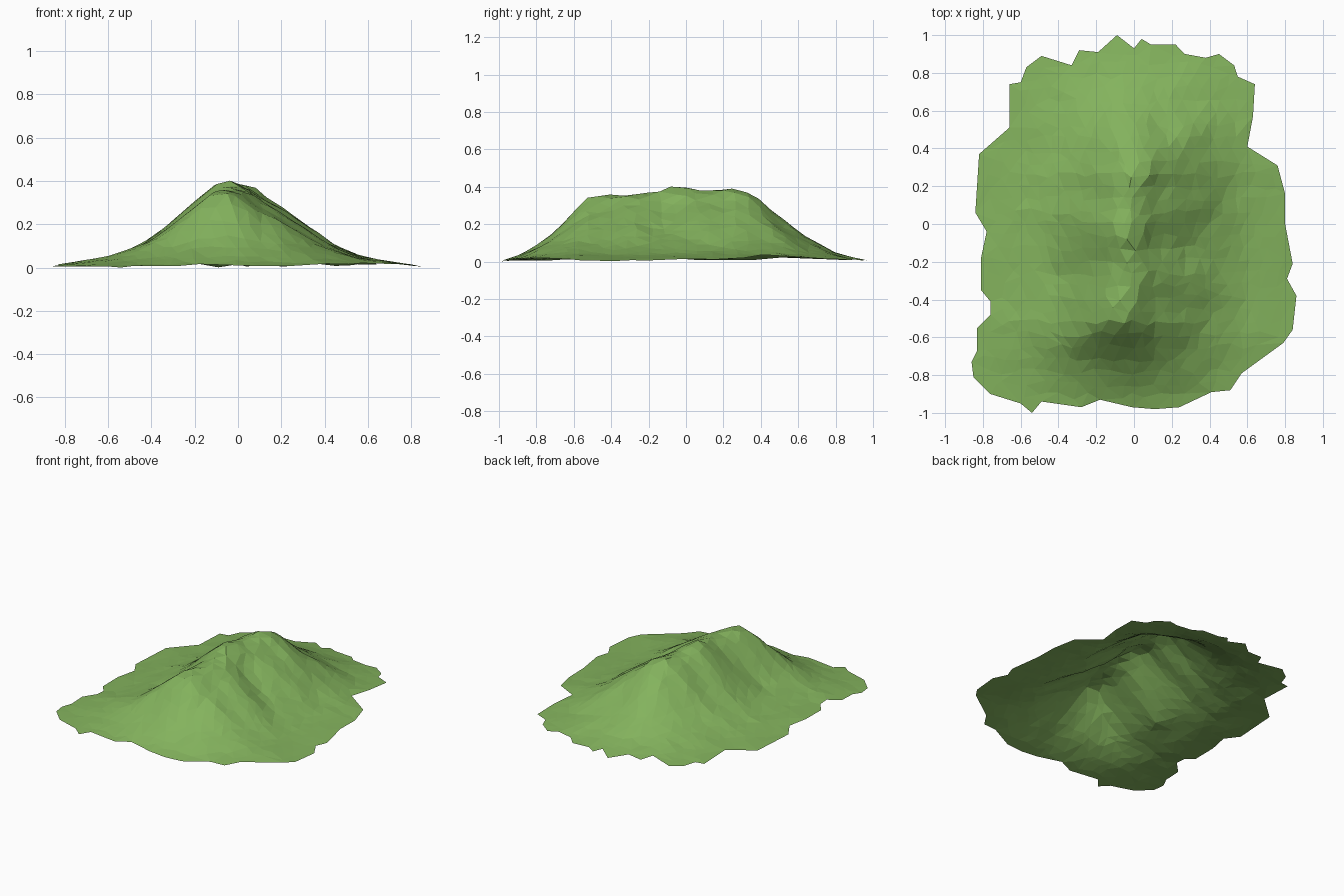
import bpy
import bmesh
import math
import random
from mathutils import Vector, noise
from mathutils.geometry import delaunay_2d_cdt

random.seed(4)
cube = bpy.data.objects.get("Cube")
if cube:
    bpy.data.objects.remove(cube, do_unlink=True)

# Ragged foot of the hill, clockwise from the back, one list per side
RIGHT_BACK = [(-.09, 1), (0, .93), (.04, .98), (.09, .95), (.22, .95), (.27, .9),
              (.38, .88), (.45, .9), (.53, .84), (.55, .78), (.64, .74),
              (.63, .57), (.6, .41), (.76, .31), (.8, .16), (.8, 0)]
RIGHT_FRONT = [(.84, -.21), (.81, -.29), (.86, -.38), (.84, -.56), (.79, -.63),
               (.57, -.79), (.51, -.88), (.41, -.89), (.24, -.97), (.11, -.98)]
LEFT_FRONT = [(-.01, -.97), (-.18, -.93), (-.28, -.97), (-.49, -.94), (-.54, -1),
              (-.6, -.95), (-.76, -.9), (-.85, -.81), (-.86, -.73), (-.83, -.67),
              (-.83, -.55), (-.76, -.48), (-.76, -.41), (-.81, -.35), (-.81, -.18)]
LEFT_BACK = [(-.78, -.04), (-.84, .06), (-.82, .37), (-.66, .51), (-.66, .74),
             (-.6, .75), (-.57, .83), (-.49, .89), (-.33, .84), (-.29, .92),
             (-.19, .91)]
foot = [Vector(p) for p in RIGHT_BACK + RIGHT_FRONT + LEFT_FRONT + LEFT_BACK]

# Crest heights along y, and the share of the crest height left across x
CREST = [(-1, 0), (-.9, .03), (-.75, .12), (-.62, .24), (-.54, .315), (-.42, .35),
         (-.3, .36), (-.1, .4), (.1, .375), (.27, .4), (.38, .34), (.5, .24),
         (.65, .13), (.8, .05), (.9, .02), (1, 0)]
ACROSS = [(-.9, 0), (-.6, .11), (-.4, .31), (-.3, .51), (-.2, .73), (-.1, .94),
          (-.02, 1), (.05, .93), (.12, .77), (.2, .66), (.3, .48), (.4, .31),
          (.5, .18), (.6, .1), (.9, 0)]
# Side spurs and gullies: start, end, width, rise
SPURS = [((.1, -.28), (.5, -.36), .1, .03), ((-.08, -.5), (-.4, -.68), .1, .03),
         ((-.12, .02), (-.45, .06), .1, .025), ((.1, .35), (.35, .5), .1, .02),
         ((.14, -.1), (.3, -.14), .07, -.03), ((-.12, -.2), (-.4, -.25), .09, -.03),
         ((-.1, .3), (-.4, .4), .1, -.015), ((.15, .1), (.4, .12), .08, .015)]


def lookup(table, t):
    """Straight-line reading of a profile."""
    for (a, u), (b, v) in zip(table, table[1:]):
        if a <= t <= b:
            return u + (v - u) * (t - a) / (b - a)
    return 0


def segment_distance(p, a, b):
    start = Vector(a)
    span = Vector(b) - start
    t = (p - start).dot(span) / span.length_squared
    return (p - start - span * min(max(t, 0), 1)).length


def height(p):
    crest = lookup(CREST, p.y)
    bend = .025 * math.sin(4 * p.y)
    widen = 1 - .35 * min(1, max(0, abs(p.y) - .4) * 2)
    z = crest * lookup(ACROSS, p.x - bend) ** widen
    steep = min(1, z / .15)
    for a, b, width, rise in SPURS:
        z += steep * rise * math.exp(-(segment_distance(p, a, b) / width) ** 2)
    rough = noise.noise(Vector((p.x * 7, p.y * 7, 2)))
    return max(0, z + rough * (.004 + .014 * steep * (1 - z / .5)) + .006)


# Scatter points inside the foot and triangulate them
step = .065
points = list(foot)
edges = list(zip(foot, foot[1:] + foot[:1]))
for i in range(-14, 15):
    for j in range(-16, 17):
        p = Vector((i + (j % 2) / 2, j)) * step
        p += Vector((random.uniform(-1, 1), random.uniform(-1, 1))) * step * .3
        if min(segment_distance(p, a, b) for a, b in edges) > step * .5:
            points.append(p)
outline = list(range(len(foot)))
verts, _, faces, *_ = delaunay_2d_cdt(points, [], [outline], 1, 1e-5)

# Open hill surface
bm = bmesh.new()
grid = [bm.verts.new((v.x, v.y, height(v))) for v in verts]
for face in faces:
    bm.faces.new([grid[k] for k in face])
loose = [v for v in bm.verts if not v.link_faces]
bmesh.ops.delete(bm, geom=loose, context="VERTS")
for f in bm.faces:
    f.normal_update()
    if f.normal.z < 0:
        f.normal_flip()
lowest = min(v.co.z for v in bm.verts)
bmesh.ops.translate(bm, verts=bm.verts, vec=(0, 0, -lowest))
mesh = bpy.data.meshes.new("hill")
bm.to_mesh(mesh)
bm.free()
hill = bpy.data.objects.new("hill", mesh)
bpy.context.collection.objects.link(hill)

# Grass colour
grass = bpy.data.materials.new("grass green")
grass.use_nodes = True
colour = (.23, .45, .11, 1)
grass.diffuse_color = colour
grass.node_tree.nodes["Principled BSDF"].inputs["Base Color"].default_value = colour
mesh.materials.append(grass)
